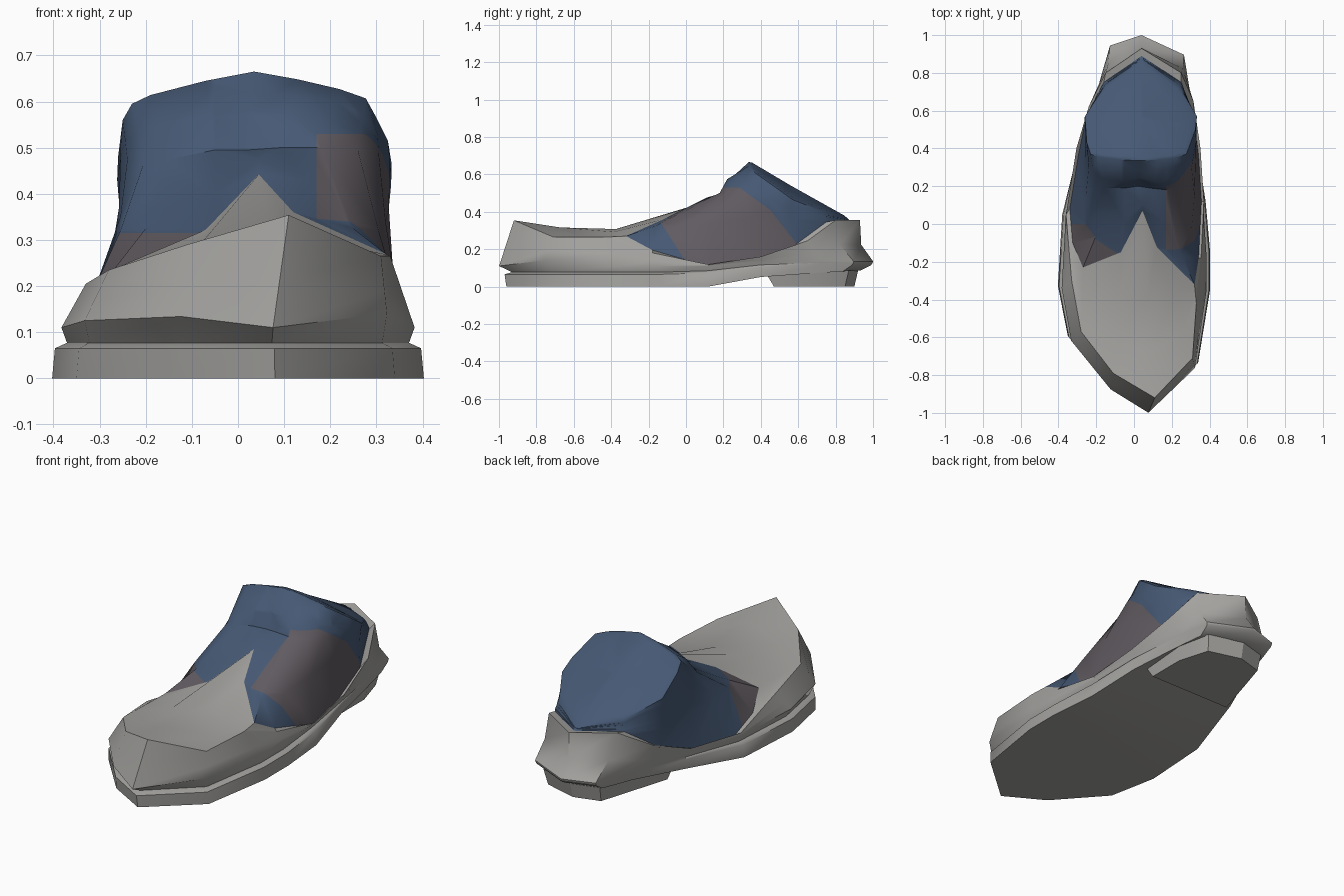
import bpy, bmesh
from mathutils import Vector

if "Cube" in bpy.data.objects:
    bpy.data.objects.remove(bpy.data.objects["Cube"])


def material(name, rgb):
    m = bpy.data.materials.new(name)
    m.diffuse_color = (*rgb, 1)
    m.use_nodes = True
    m.node_tree.nodes["Principled BSDF"].inputs["Base Color"].default_value = m.diffuse_color
    return m


GREY = material("warm grey", (0.37, 0.365, 0.35))
BLUE = material("denim blue", (0.06, 0.098, 0.172))
BROWN = material("dull brown", (0.118, 0.104, 0.118))


def ramp(v, a, b):
    return max(0.0, min(1.0, (v - a) / (b - a)))


def loft(rings):
    """Bridge closed rings that all have the same number of points."""
    bm = bmesh.new()
    vs = [[bm.verts.new(p) for p in r] for r in rings]
    n = len(rings[0])
    for a, b in zip(vs, vs[1:]):
        for i in range(n):
            j = (i + 1) % n
            bm.faces.new((a[i], a[j], b[j], b[i]))
    return bm, vs


def strip_cap(bm, ring):
    """Close a ring with strips across its width."""
    n = len(ring)
    bm.faces.new((ring[0], ring[1], ring[-1]))
    for i in range(1, n // 2 - 1):
        bm.faces.new((ring[i], ring[i + 1], ring[n - i - 1], ring[n - i]))
    bm.faces.new((ring[n // 2 - 1], ring[n // 2], ring[n // 2 + 1]))


def finish(name, bm, mats, angle=0.5):
    bmesh.ops.remove_doubles(bm, verts=bm.verts, dist=0.0005)
    bmesh.ops.recalc_face_normals(bm, faces=bm.faces)
    me = bpy.data.meshes.new(name)
    bm.to_mesh(me)
    bm.free()
    ob = bpy.data.objects.new(name, me)
    bpy.context.collection.objects.link(ob)
    for m in mats:
        me.materials.append(m)
    bpy.ops.object.select_all(action='DESELECT')
    ob.select_set(True)
    bpy.context.view_layer.objects.active = ob
    bpy.ops.object.shade_smooth_by_angle(angle=angle)
    return ob


# Footprint, from the toe tip round the right side to the heel and back
foot = [(.08, -.97), (.34, -.74), (.403, -.35), (.403, -.15), (.38, .12), (.345, .40),
        (.30, .68), (.27, .83), (.04, .92), (-.13, .87), (-.18, .70), (-.30, .42),
        (-.38, .05), (-.403, -.33), (-.35, -.60), (-.13, -.85)]


def foot_ring(sx, sy, flare, z, heel_sx=None):
    """Scaled footprint; the heel part may have its own width."""
    out = []
    for x, y in foot:
        s = sx if heel_sx is None else sx + (heel_sx - sx) * ramp(y, .1, .45)
        out.append((x * s, y * (sy if y < 0 else 1) + flare * ramp(y, .5, .9), z(y)))
    return out


def sole_low(y):
    return .055 * ramp(y, .13, .42) + .03 * ramp(y, .42, .9)


def sole_high(y):
    return .065 + .05 * ramp(y, .05, .5)


groove = foot_ring(.92, .96, .078, lambda y: sole_high(y) + .012, .975)

# Sole with a raised arch
bm, v = loft([foot_ring(1, .99, .01, sole_low, .96), foot_ring(.985, 1, .07, sole_high, .97), groove])
strip_cap(bm, v[0])
strip_cap(bm, v[-1])
finish("sole", bm, [GREY], .9)

# Heel block
heel = [(.04, .47), (.27, .47), (.27, .68), (.22, .85), (.04, .9), (-.10, .86), (-.15, .7), (-.22, .47)]
bm, v = loft([[(x, y, 0) for x, y in heel],
              [(x * 1.06, y + (-.05 if y < .5 else .02), .085) for x, y in heel]])
bm.faces.new(v[0])
bm.faces.new(v[1])
finish("heel_block", bm, [GREY])

# Shell: wide bumper edge, wall, upper edge, dipped toe top, rim with tongue
bumper = foot_ring(.95, 1.03, .08, lambda y: .11 + .025 * ramp(y, .1, .5)
                   + .03 * ramp(-y, .5, .7) * ramp(.93 + y, 0, .1), .98)
edge = [(.11, -.92, .354), (.31, -.71, .265), (.33, -.42, .265), (.355, -.18, .18),
        (.37, .12, .118), (.352, .40, .16), (.315, .65, .245), (.25, .80, .355),
        (.04, .93, .355), (-.15, .80, .355), (-.24, .62, .245), (-.305, .40, .16),
        (-.36, .05, .125), (-.33, -.30, .205), (-.28, -.57, .235), (-.11, -.79, .29)]
rim = [(.045, .07, .442), (.12, -.12, .36), (.32, -.32, .27), (.342, -.18, .195),
       (.357, .12, .108), (.342, .36, .145), (.315, .58, .22), (.25, .75, .345),
       (.04, .89, .35), (-.16, .75, .345), (-.25, .58, .22), (-.295, .36, .145),
       (-.34, .08, .112), (-.325, -.10, .165), (-.27, -.23, .235), (-.07, -.15, .322)]
wall = [Vector(a).lerp(Vector(b), .4) - Vector((0, .035 * ramp(a[1], .7, .9), 0))
        for a, b in zip(bumper, edge)]
dips = {0: (.095, .06), 1: (.025, .02), 15: (.025, .02)}
toe_back, toe_front = [], []
for i, (a, b) in enumerate(zip(edge, rim)):
    d = dips.get(i, (0, 0))
    toe_back.append(Vector(a).lerp(Vector(b), .55) - Vector((0, 0, d[0])))
    toe_front.append(Vector(a).lerp(Vector(b), .25) - Vector((0, 0, d[1])))
bm, v = loft([groove, bumper, wall, edge, toe_front, toe_back, rim])
finish("shell", bm, [GREY], .75)

# Cloth upper: ridge over the foot, base of the shaft, throat, ankle top
ridge = [(.045, .11, .475), (.15, .02, .43), (.25, -.16, .325), (.305, -.03, .32),
         (.32, .15, .34), (.327, .35, .37), (.326, .56, .36), (.25, .747, .357),
         (.04, .885, .352), (-.158, .747, .357), (-.256, .56, .36), (-.258, .35, .37),
         (-.255, .15, .35), (-.255, 0, .32), (-.20, -.06, .325), (-.05, .01, .40)]
base = [(.02, .20, .495), (.09, .19, .50), (.18, .18, .50), (.26, .22, .495),
        (.305, .30, .49), (.33, .44, .47), (.332, .56, .42), (.247, .74, .375),
        (.04, .878, .355), (-.155, .74, .375), (-.262, .56, .43), (-.255, .44, .475),
        (-.24, .30, .475), (-.205, .20, .465), (-.15, .19, .475), (-.05, .19, .495)]
ankle = [(.035, .335, .665), (.13, .34, .648), (.22, .35, .627), (.277, .37, .607),
         (.30, .43, .565), (.325, .50, .515), (.333, .57, .465), (.24, .73, .40),
         (.04, .87, .358), (-.15, .74, .40), (-.26, .57, .48), (-.255, .50, .52),
         (-.25, .43, .56), (-.23, .37, .595), (-.19, .355, .614), (-.07, .34, .645)]
throat = []
for i, (a, b) in enumerate(zip(base, ankle)):
    push = {0: .025, 1: .045, 2: .03, 14: .03, 15: .045}.get(i, 0)
    throat.append(Vector(a).lerp(Vector(b), .5) - Vector((0, push, 0)))
middle = Vector((.035, .56, .54))
lid = [Vector(p).lerp(middle, .07) + Vector((0, 0, .008)) for p in ankle]
bm, v = loft([rim, ridge, base, throat, ankle, lid])
c = bm.verts.new(middle)
for i in range(16):
    bm.faces.new((v[-1][i], v[-1][(i + 1) % 16], c))

# Brown patches: cut along the patch borders, then colour what lies inside
right_cuts = [((0, -.06, .225), (0, .19, .12)),
              ((0, .45, .41), (0, -.13, -.18)),
              ((0, .45, .41), (0, -.19, -.15)),
              ((0, 0, .53), (0, 0, -1)),
              ((.17, 0, 0), (1, 0, 0))]
left_cuts = [((0, 0, .315), (0, 0, -1)), ((0, 0, 0), (0, -1, 0)), ((-.05, 0, 0), (-1, 0, 0))]


def inside(p, cuts):
    return all((p - Vector(co)).dot(Vector(no)) > 0 for co, no in cuts)


bmesh.ops.triangulate(bm, faces=bm.faces)
for side, cuts in ((1, right_cuts), (-1, left_cuts)):
    for co, no in cuts:
        faces = [f for f in bm.faces if f.calc_center_median().x * side > .03]
        geom = {e for f in faces for e in f.edges} | {w for f in faces for w in f.verts} | set(faces)
        bmesh.ops.bisect_plane(bm, geom=list(geom), dist=.0005, plane_co=co, plane_no=no)
for f in bm.faces:
    p = f.calc_center_median()
    if inside(p, right_cuts) or inside(p, left_cuts):
        f.material_index = 1
finish("cloth_upper", bm, [BLUE, BROWN], .7)
